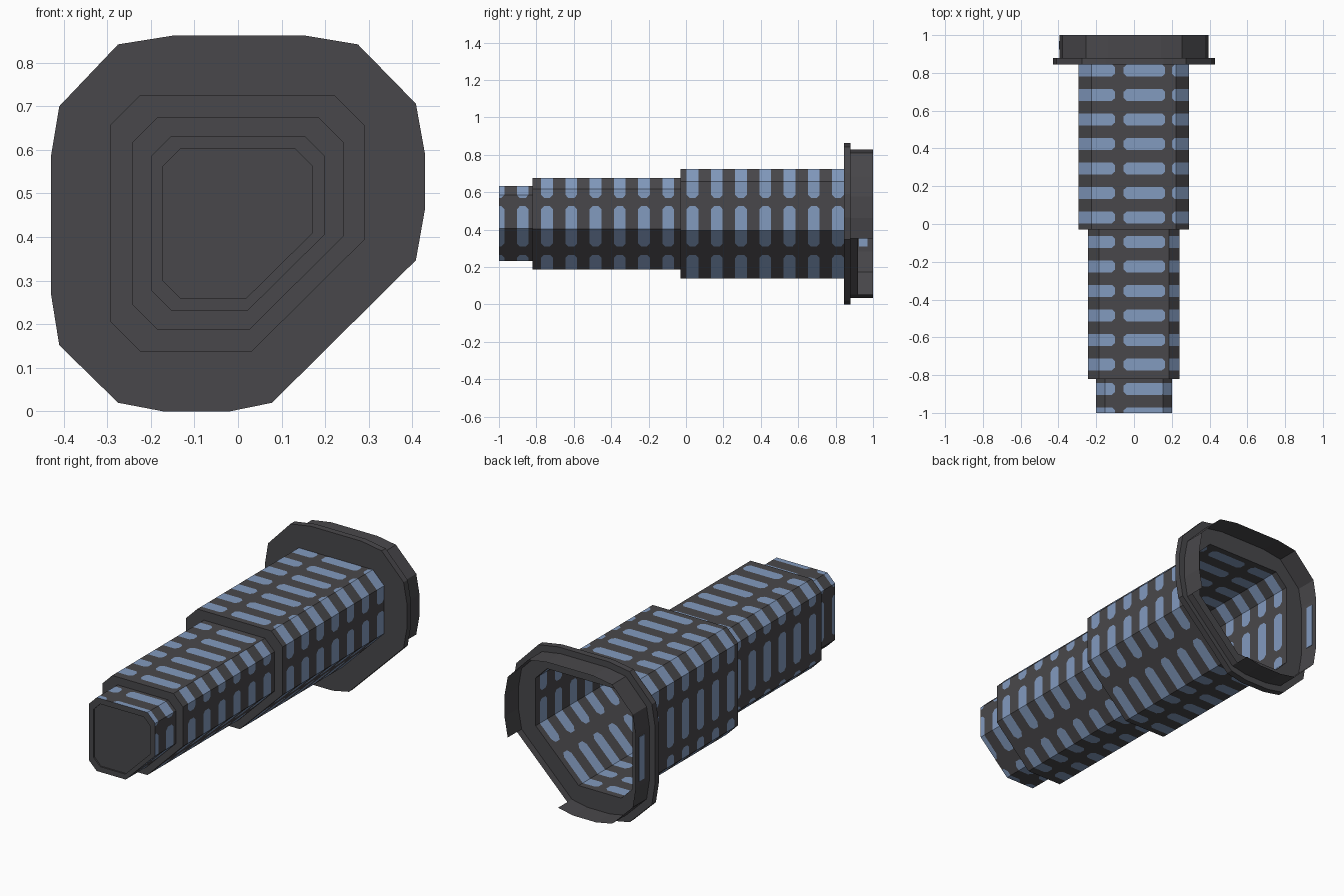
import bpy, bmesh
from mathutils import Vector

if "Cube" in bpy.data.objects:
    bpy.data.objects.remove(bpy.data.objects["Cube"])


def material(name, rgb):
    m = bpy.data.materials.new(name)
    m.diffuse_color = (*rgb, 1)
    m.use_nodes = True
    m.node_tree.nodes["Principled BSDF"].inputs["Base Color"].default_value = m.diffuse_color
    return m


DARK = material("dark grey", (0.066, 0.064, 0.070))
BLUE = material("slot blue", (0.225, 0.325, 0.52))


def finish(bm, name):
    me = bpy.data.meshes.new(name)
    bm.to_mesh(me)
    bm.free()
    me.materials.append(DARK)
    me.materials.append(BLUE)
    ob = bpy.data.objects.new(name, me)
    bpy.context.collection.objects.link(ob)
    return ob


def octagon(l, r, t, b, c, cut_z, cut_x):
    """Chamfered box with one large cut at lower right; clockwise from the front."""
    return [(l + c, t), (r - c, t), (r, t - c), (r, cut_z),
            (cut_x, b), (l + c, b), (l, b + c), (l, t - c)]


def quad(bm, a, b, ya0, ya1, yb0, yb1, mat=0):
    """Wall strip between profile points a and b."""
    if ya1 - ya0 < 1e-5 and yb1 - yb0 < 1e-5:
        return
    f = bm.faces.new([bm.verts.new((p[0], y, p[1])) for p, y in
                      ((a, ya0), (b, yb0), (b, yb1), (a, ya1))])
    f.material_index = mat


def flat(bm, y, outer, inner=None, facing=-1):
    """Flat face across the tube axis, with an optional hole."""
    edges = []
    for loop in (outer, inner):
        if loop:
            vs = [bm.verts.new((x, y, z)) for x, z in loop]
            edges += [bm.edges.new((vs[i - 1], vs[i])) for i in range(len(vs))]
    res = bmesh.ops.triangle_fill(bm, edges=edges, use_beauty=True,
                                  use_dissolve=False, normal=Vector((0, facing, 0)))
    for g in res["geom"]:
        if isinstance(g, bmesh.types.BMFace):
            g.normal_update()
            if g.normal.y * facing < 0:
                g.normal_flip()


def pairs(prof):
    return [(prof[i], prof[(i + 1) % len(prof)]) for i in range(len(prof))]


# Slot pattern: dark gaps across the width and up the height, rows along y
GAPS_X = [(-0.10, -0.055), (0.165, 0.20)]
GAPS_Z = [(0.265, 0.31), (0.525, 0.57)]
TIP = 0.016
ROWS = [0.035 + 0.1297 * k for k in range(-8, 7)]


def slotted_tube(bm, prof, y0, y1):
    for a, b in pairs(prof):
        axis, gaps = (0, GAPS_X) if abs(a[1] - b[1]) < 1e-4 else (1, GAPS_Z)
        ua, ub = a[axis], b[axis]
        cuts = [u for g in gaps for u in (g[0] - TIP, g[0], g[1], g[1] + TIP)
                if min(ua, ub) < u < max(ua, ub)]
        us = [ua] + sorted(cuts, reverse=ub < ua) + [ub]

        def point(u):
            t = (u - ua) / (ub - ua)
            return (a[0] + (b[0] - a[0]) * t, a[1] + (b[1] - a[1]) * t)

        def lines(u):
            d = min(max(g[0] - u, u - g[1], 0) for g in gaps)
            h = 0.016 + 0.0155 * min(d / TIP, 1)
            ys = [y0]
            for r in ROWS:
                if r + 0.0315 > y0 + 0.001 and r - 0.0315 < y1 - 0.001:
                    ys += [max(r - h, y0), min(r + h, y1)]
            return ys + [y1]

        for u, v in zip(us, us[1:]):
            gap = any(g[0] < (u + v) / 2 < g[1] for g in gaps)
            la, lb = lines(u), lines(v)
            for i in range(len(la) - 1):
                quad(bm, point(u), point(v), la[i], la[i + 1], lb[i], lb[i + 1],
                     int(i % 2 == 1 and not gap))


big = octagon(-0.294, 0.291, 0.725, 0.138, 0.069, 0.395, 0.032)
mid = octagon(-0.243, 0.242, 0.675, 0.188, 0.058, 0.402, 0.027)
small = octagon(-0.20, 0.20, 0.632, 0.231, 0.047, 0.407, 0.022)
inset = octagon(-0.172, 0.171, 0.602, 0.26, 0.040, 0.41, 0.019)

# Three stepped tube sections with their front shoulders
for name, prof, y0, y1, hole in (("rear_tube", big, -0.03, 0.88, mid),
                                 ("middle_tube", mid, -0.82, -0.03, small),
                                 ("front_tube", small, -1.0, -0.82, inset)):
    bm = bmesh.new()
    slotted_tube(bm, prof, y0, y1)
    flat(bm, y0, prof, hole)
    finish(bm, name)

# Slightly recessed end cap
bm = bmesh.new()
flat(bm, -0.992, inset)
for a, b in pairs(inset):
    quad(bm, b, a, -1.0, -0.992, -1.0, -0.992)
finish(bm, "end_cap")

# Flange plate around the open end
plate = [(-0.15, 0.862), (0.155, 0.862), (0.275, 0.842), (0.408, 0.706),
         (0.429, 0.59), (0.429, 0.465), (0.408, 0.347), (0.078, 0.02),
         (-0.02, 0), (-0.17, 0), (-0.275, 0.02), (-0.41, 0.152),
         (-0.429, 0.27), (-0.429, 0.585), (-0.41, 0.70), (-0.275, 0.842)]
bm = bmesh.new()
flat(bm, 0.845, plate, big)
flat(bm, 0.88, plate, big, 1)
for a, b in pairs(plate):
    quad(bm, a, b, 0.845, 0.88, 0.845, 0.88)
finish(bm, "flange")

# Thin rim behind the flange, cut low along the large slanted side
rim = [(x * 0.922, 0.431 + (z - 0.431) * 0.922) for x, z in plate]
bm = bmesh.new()
for i, (a, b) in enumerate(pairs(rim)):
    top = 0.92 if i == 6 else 1.0
    quad(bm, a, b, 0.88, top, 0.88, top)
finish(bm, "rim")

# Blue panel on the left of the rim, visible from both sides
bm = bmesh.new()
bmesh.ops.create_cube(bm, size=1)
for v in bm.verts:
    v.co = (-0.3955 + v.co.x * 0.005, 0.947 + v.co.y * 0.045, 0.43 + v.co.z * 0.24)
for f in bm.faces:
    f.material_index = 1
finish(bm, "rim_panel")
